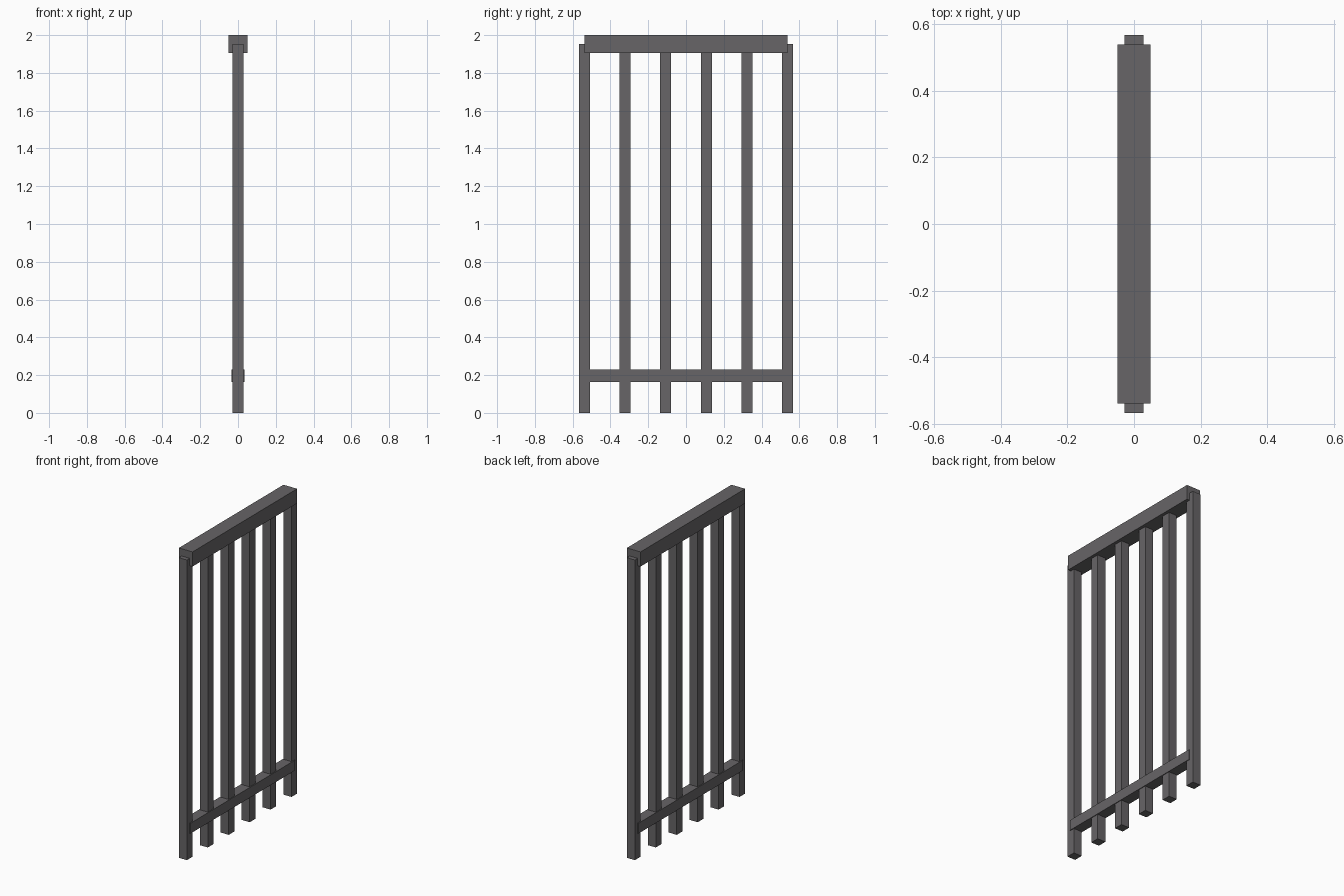
import bpy
import bmesh
from mathutils import Matrix

cube = bpy.data.objects.get("Cube")
if cube:
    bpy.data.objects.remove(cube, do_unlink=True)

# Dark grey painted metal
metal = bpy.data.materials.new("dark_grey_metal")
metal.use_nodes = True
colour = (0.135, 0.129, 0.135, 1)
metal.diffuse_color = colour
metal.node_tree.nodes["Principled BSDF"].inputs["Base Color"].default_value = colour


def box(name, width, depth, bottom, top, y=0):
    """Box centred on x = 0, running from bottom to top."""
    bm = bmesh.new()
    size = Matrix.Diagonal((width, depth, top - bottom, 1))
    bmesh.ops.create_cube(bm, size=1, matrix=size)
    mesh = bpy.data.meshes.new(name)
    bm.to_mesh(mesh)
    bm.free()
    mesh.materials.append(metal)
    obj = bpy.data.objects.new(name, mesh)
    obj.location = (0, y, (bottom + top) / 2)
    bpy.context.collection.objects.link(obj)
    return obj


BARS = 6
BAR = 0.058
END = 0.538

# Evenly spaced upright bars; the end ones stick out past the rails
for i in range(BARS):
    y = -END + 2 * END * i / (BARS - 1)
    box(f"upright_bar_{i + 1}", BAR, BAR, 0, 1.953, y)

# Heavy handrail on top and thin rail near the foot
box("top_rail", 0.098, 2 * END, 1.905, 2)
box("bottom_rail", 0.068, 2 * END, 0.163, 0.23)
